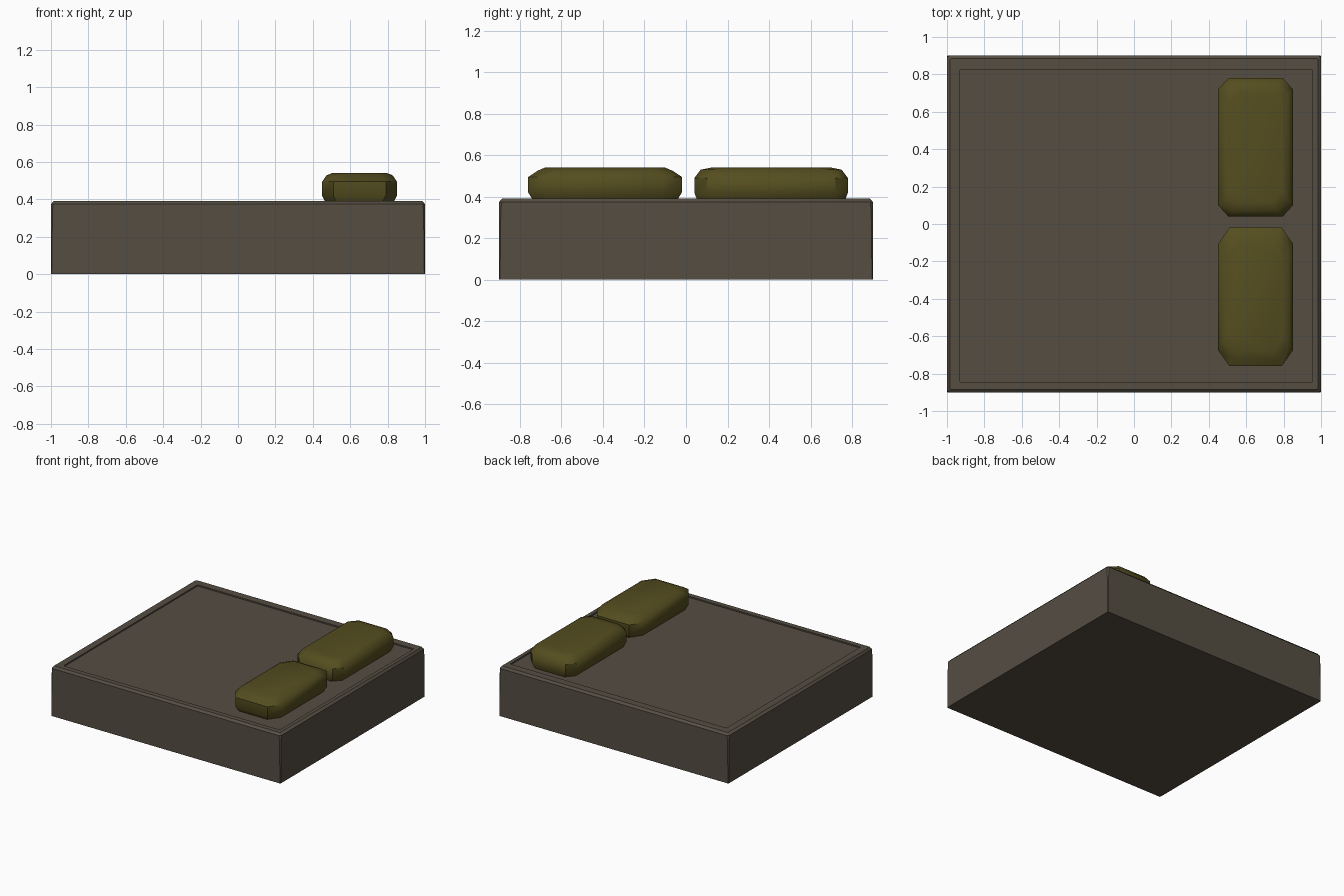
import bpy, bmesh, math

if "Cube" in bpy.data.objects:
    bpy.data.objects.remove(bpy.data.objects["Cube"])


def material(name, rgb):
    m = bpy.data.materials.new(name)
    m.diffuse_color = (*rgb, 1)
    m.use_nodes = True
    m.node_tree.nodes["Principled BSDF"].inputs["Base Color"].default_value = m.diffuse_color
    return m


def loft(name, rings, mat, angle):
    """Bridge equal-length vertex rings from bottom to top and cap both ends."""
    bm = bmesh.new()
    loops = [[bm.verts.new(p) for p in r] for r in rings]
    n = len(loops[0])
    for a, b in zip(loops, loops[1:]):
        for i in range(n):
            j = (i + 1) % n
            bm.faces.new((a[i], a[j], b[j], b[i]))
    bm.faces.new(loops[0][::-1])
    bm.faces.new(loops[-1])
    bm.normal_update()
    me = bpy.data.meshes.new(name)
    bm.to_mesh(me)
    bm.free()
    ob = bpy.data.objects.new(name, me)
    bpy.context.collection.objects.link(ob)
    me.materials.append(mat)
    bpy.ops.object.select_all(action='DESELECT')
    ob.select_set(True)
    bpy.context.view_layer.objects.active = ob
    bpy.ops.object.shade_smooth_by_angle(angle=math.radians(angle))
    return ob


def octagon(x0, x1, y0, y1, z, cx, cy):
    """Rectangle with chamfered corners, counter-clockwise."""
    return [(x0 + cx, y0, z), (x1 - cx, y0, z), (x1, y0 + cy, z), (x1, y1 - cy, z),
            (x1 - cx, y1, z), (x0 + cx, y1, z), (x0, y1 - cy, z), (x0, y0 + cy, z)]


brown = material("mattress_brown", (0.09, 0.075, 0.055))
olive = material("pillow_olive", (0.09, 0.075, 0.014))

# Mattress: box with softened top rim and a shallow sunken panel
loft("mattress", [
    octagon(-1, 1, -0.9, 0.9, 0, 0.004, 0.004),
    octagon(-1, 1, -0.9, 0.9, 0.33, 0.008, 0.008),
    octagon(-1, 1, -0.9, 0.9, 0.375, 0.012, 0.012),
    octagon(-0.985, 0.985, -0.885, 0.885, 0.392, 0.008, 0.008),
    octagon(-0.93, 0.955, -0.845, 0.825, 0.392, 0.003, 0.003),
    octagon(-0.93, 0.955, -0.845, 0.825, 0.382, 0.003, 0.003),
], brown, 40)


# Pillows: (z, inset in x, inset in y) sections of a chamfered block
def pillow(name, y0, y1, cx, cy, sections):
    loft(name, [octagon(0.45 + ix, 0.85 - ix, y0 + iy, y1 - iy, z, cx, cy)
                for z, ix, iy in sections], olive, 40)


pillow("front_pillow", -0.76, -0.02, 0.06, 0.085,
       [(0.38, 0.02, 0.025), (0.42, 0, 0), (0.495, 0, 0), (0.525, 0.02, 0.045), (0.54, 0.05, 0.08)])
pillow("back_pillow", 0.04, 0.78, 0.055, 0.06,
       [(0.38, 0.02, 0.015), (0.42, 0, 0), (0.49, 0, 0), (0.53, 0.025, 0.03), (0.54, 0.055, 0.08)])
